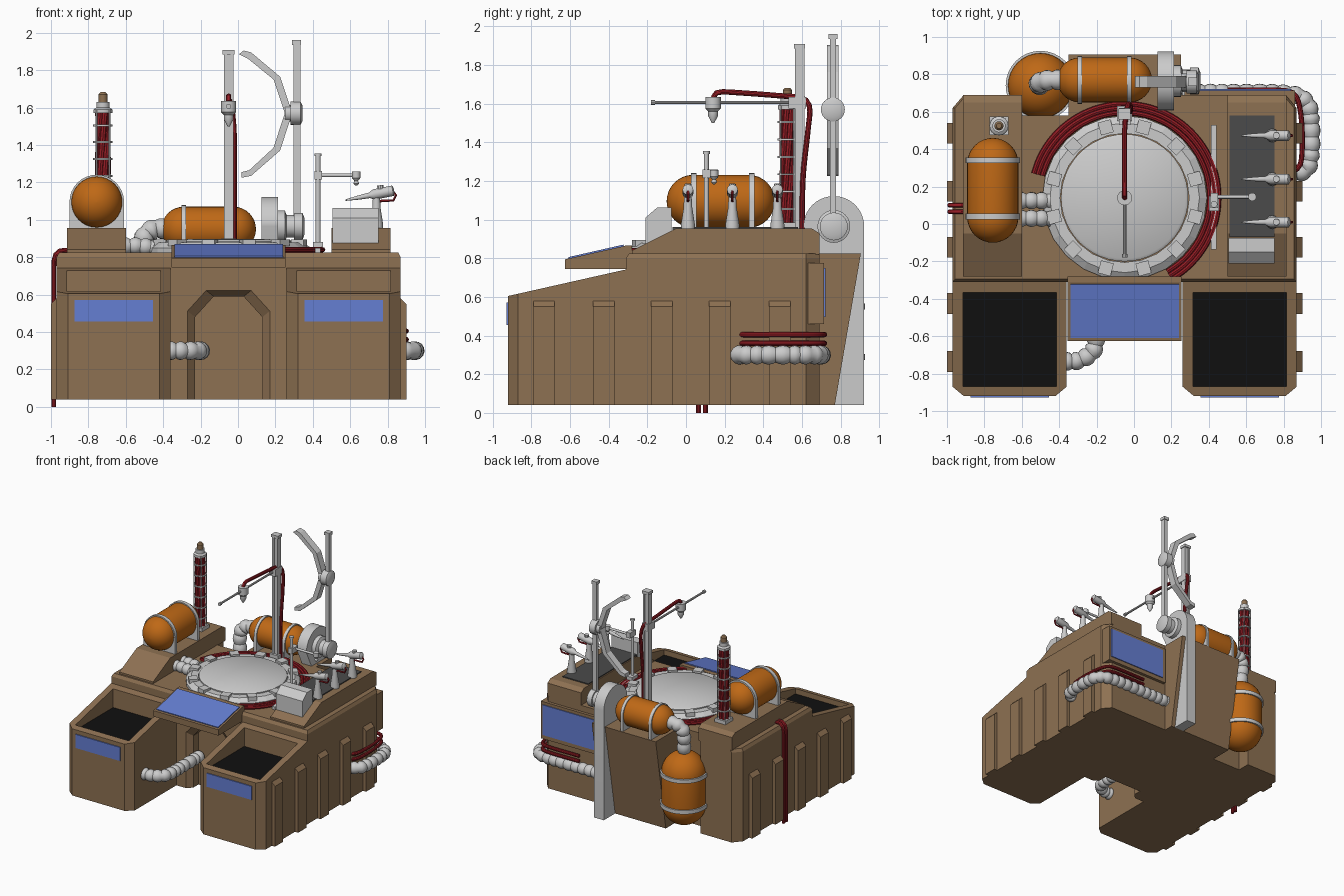
import bpy, bmesh, math
from mathutils import Vector

if "Cube" in bpy.data.objects:
    bpy.data.objects.remove(bpy.data.objects["Cube"])

def material(name, rgb):
    m = bpy.data.materials.new(name)
    m.diffuse_color = (*rgb, 1)
    m.use_nodes = True
    m.node_tree.nodes["Principled BSDF"].inputs["Base Color"].default_value = m.diffuse_color
    return m

TAN = material("tan", (0.27, 0.165, 0.085))
ORANGE = material("orange", (0.52, 0.14, 0.008))
RED = material("red", (0.30, 0.012, 0.018))
BLUE = material("blue", (0.13, 0.21, 0.65))
BLACK = material("black", (0.005, 0.005, 0.005))
DARK = material("dark_grey", (0.07, 0.07, 0.07))
CX = -0.05                      # symmetry plane of the base
smooth_parts = []

def loft(name, rings, mat=None, smooth=False):
    bm = bmesh.new()
    vs = [[bm.verts.new(p) for p in ring] for ring in rings]
    n = len(vs[0])
    for a, b in zip(vs, vs[1:]):
        for i in range(n):
            bm.faces.new((a[i], a[(i + 1) % n], b[(i + 1) % n], b[i]))
    bm.faces.new(vs[0])
    bm.faces.new(vs[-1])
    bmesh.ops.recalc_face_normals(bm, faces=bm.faces)
    me = bpy.data.meshes.new(name)
    bm.to_mesh(me)
    bm.free()
    ob = bpy.data.objects.new(name, me)
    bpy.context.collection.objects.link(ob)
    if mat:
        me.materials.append(mat)
    if smooth:
        smooth_parts.append(ob)
    return ob

def extrude(name, pts, axis, a, b, mat=None, smooth=False):
    put = {'x': lambda p, t: (t, p[0], p[1]), 'y': lambda p, t: (p[0], t, p[1]),
           'z': lambda p, t: (p[0], p[1], t)}[axis]
    return loft(name, [[put(p, t) for p in pts] for t in (a, b)], mat, smooth)

def box(name, lo, hi, mat=None):
    pts = [(lo[0], lo[1]), (hi[0], lo[1]), (hi[0], hi[1]), (lo[0], hi[1])]
    return extrude(name, pts, 'z', lo[2], hi[2], mat)

def lathe(name, origin, axis, profile, mat=None, n=24, smooth=True):
    q = Vector(axis).to_track_quat('Z', 'Y')
    rings = [[Vector(origin) + q @ Vector((r * math.cos(k * math.tau / n), r * math.sin(k * math.tau / n), h))
              for k in range(n)] for r, h in profile]
    return loft(name, rings, mat, smooth)

def rod(name, origin, axis, r, length, mat=None, n=16):
    return lathe(name, origin, axis, [(r, 0), (r, length)], mat, n)

def capsule(name, centre, axis, r, half):
    prof = []
    for s in (-1, 1):
        for k in range(9):
            a = math.pi / 2 * (k / 8 if s > 0 else 1 - k / 8)
            prof.append((max(r * math.cos(a), 0.002), s * (half + r * math.sin(a))))
    return lathe(name, centre, axis, prof, ORANGE, 32)

def tube(name, pts, r, mat=None, ribbed=False, n=10):
    # Catmull-Rom path, evenly resampled, swept with parallel transport
    P = [Vector(p) for p in pts]
    P = [2 * P[0] - P[1]] + P + [2 * P[-1] - P[-2]]
    fine = []
    for a, b, c, d in zip(P, P[1:], P[2:], P[3:]):
        fine += [0.5 * (2 * b + (c - a) * t + (2 * a - 5 * b + 4 * c - d) * t * t + (3 * b - a - 3 * c + d) * t ** 3)
                 for t in [k / 20 for k in range(20)]]
    fine.append(P[-2])
    step, path, run = (0.0115 if ribbed else 0.03), [fine[0]], 0
    for a, b in zip(fine, fine[1:]):
        run += (b - a).length
        if run >= step:
            path.append(b)
            run = 0
    path.append(fine[-1] + (fine[-1] - fine[-2]) * 0.1)
    t0 = (path[1] - path[0]).normalized()
    u = t0.orthogonal().normalized()
    rings = []
    for i, p in enumerate(path):
        t = (path[min(i + 1, len(path) - 1)] - path[max(i - 1, 0)]).normalized()
        u = t0.rotation_difference(t) @ u
        v, t0 = t.cross(u), t
        rr = r * (0.8 + 0.2 * (0, 0.75, 1, 0.75)[i % 4]) if ribbed else r
        rings.append([p + rr * (u * math.cos(k * math.tau / n) + v * math.sin(k * math.tau / n)) for k in range(n)])
    return loft(name, rings, mat, True)

def cut(ob, cutter):
    m = ob.modifiers.new("cut", 'BOOLEAN')
    m.operation, m.solver, m.object = 'DIFFERENCE', 'EXACT', cutter
    bpy.context.view_layer.objects.active = ob
    bpy.ops.object.modifier_apply(modifier="cut")
    bpy.data.objects.remove(cutter)

# main body with chamfered top edge and arched doorway
plan = [(-.97, -.31), (.87, -.31), (.87, .62), (.81, .69), (.25, .69), (.25, .6), (-.35, .6),
        (-.35, .58), (-.62, .58), (-.62, .69), (-.91, .69), (-.97, .62)]
top = [(CX + (x - CX) * 0.985, y if abs(y) < .3 or y > .3 else y + .015) for x, y in plan]
body = loft("main_body", [[(x, y, .04) for x, y in plan], [(x, y, .80) for x, y in plan],
                          [(x, y, .825) for x, y in top]], TAN)
def arch(w, h, y):
    return [(CX - w, y, 0.0), (CX + w, y, 0.0), (CX + w, y, h - .11), (CX + w - .1, y, h),
            (CX - w + .1, y, h), (CX - w, y, h - .11)]
cut(body, loft("door_cutter", [arch(.23, .63, -.32), arch(.18, .59, -.27), arch(.18, .59, -.2)]))
extrude("back_block", [(.55, .04), (.77, .04), (.905, .825), (.55, .825)], 'x', -.35, .25, TAN)

# front bins, side consoles and ribs, mirrored about the base centre
for s, side in ((-1, "left"), (1, "right")):
    X = lambda d: CX + s * d
    pts = [(X(.31), -.3), (X(.31), -.87), (X(.37), -.92), (X(.86), -.92), (X(.92), -.87), (X(.92), -.3)]
    bin_ob = loft(side + "_bin", [[(x, y, .04) for x, y in pts],
                                  [(x, y, .605 + (y + .92) * .225) for x, y in pts]], TAN)
    x0, x1 = sorted((X(.365), X(.865)))
    cut(bin_ob, box("bin_cutter", (x0, -.87, .55), (x1, -.365, 1)))
    box(side + "_bin_contents", (x0, -.87, .545), (x1, -.365, .572), BLACK)
    x0, x1 = sorted((X(.405), X(.825)))
    box(side + "_bin_display", (x0, -.928, .455), (x1, -.91, .57), BLUE)
    x0, x1 = sorted((X(.55), X(.865)))
    extrude(side + "_console", [(-.28, .82), (-.28, .84), (-.05, .955), (.65, .955), (.69, .93), (.69, .82)],
            'x', x0, x1, TAN)
    for y in (-.79, -.48, -.18, .12, .43):
        extrude(side + "_rib", [(X(.9), .04), (X(.95), .04), (X(.95), .55), (X(.9), .60)], 'y', y, y + .11, TAN)

# slanted control display, rear display
extrude("control_desk", [(-.625, .745), (-.625, .795), (-.31, .866), (-.28, .866), (-.28, .745)], 'x', -.355, .255, TAN)
extrude("control_screen", [(-.607, .79), (-.609, .806), (-.323, .871), (-.32, .85)], 'x', -.34, .24, BLUE)
box("rear_display_frame", (.27, .6, .46), (.86, .715, .775), TAN)
box("rear_display", (.3, .7, .495), (.84, .722, .75), BLUE)

# turntable
lathe("turntable_rim", (CX, .14, 0), (0, 0, 1), [(.44, .81), (.44, .85), (.40, .878), (.345, .878), (.345, .81)], None, 24, False)
lathe("turntable_disc", (CX, .14, 0), (0, 0, 1), [(.34, .81), (.34, .885), (.325, .895), (.005, .898)], None, 48)
for k in range(12):
    b = box("turntable_clamp", (.355, -.035, .86), (.425, .035, .895))
    b.location, b.rotation_euler.z = (CX, .14, 0), math.radians(15 + 30 * k)
for r in (.455, .48, .503):
    for z in (.84,):
        tube("coiled_cable", [(CX + r * math.cos(a), .14 + r * math.sin(a), z)
             for a in [math.radians(165 - 225 * k / 24) for k in range(25)]], .014, RED, n=8)

# orange tanks and their straps
def strap_profile(c, z, r, base):
    return [(c - r, base)] + [(c - r * math.cos(k * math.pi / 16), z + r * math.sin(k * math.pi / 16))
                              for k in range(17)] + [(c + r, base)]
capsule("side_tank", (-.755, .18, 1.095), (0, 1, 0), .137, .143)
for y in (.04, .34):
    extrude("side_tank_strap", strap_profile(-.755, 1.095, .146, .94), 'y', y - .015, y + .015, None, True)
capsule("rear_tank", (-.157, .77, .95), (1, 0, 0), .12, .133)
for x in (-.29, -.025):
    extrude("rear_tank_strap", strap_profile(.77, .95, .128, .82), 'x', x - .012, x + .012, None, True)
capsule("upright_tank", (-.5, .74, .42), (0, 0, 1), .175, .13)
for z in (.29, .55):
    lathe("upright_tank_band", (-.5, .74, z), (0, 0, 1), [(.17, -.016), (.186, -.016), (.186, .016), (.17, .016)], None, 32)

# corrugated hoses
tube("tank_link_hose", [(-.38, .77, .95), (-.45, .77, .95), (-.505, .755, .89), (-.5, .74, .70)], .056, None, True, 14)
tube("front_hose", [(-.38, -.735, .3), (-.3, -.73, .3), (-.22, -.68, .3), (-.2, -.58, .3), (-.2, -.44, .3), (-.2, -.22, .3)], .05, None, True, 14)
tube("side_hose", [(.2, .7, .3), (.5, .7, .3), (.82, .695, .3), (.92, .65, .3), (.945, .55, .3), (.945, .38, .3), (.92, .29, .3), (.84, .27, .3)], .05, None, True, 14)
for y in (.03, .125):
    tube("table_hose", [(-.63, y, .86), (-.54, y, .86), (-.45, y, .85)], .046, None, True, 14)

# loose red cables
for z in (.36, .405):
    tube("side_cable", [(.5, .715, z), (.78, .715, z), (.86, .69, z), (.89, .6, z), (.9, .45, z), (.89, .32, z), (.85, .28, z)], .014, RED)
for y in (.065, .1):
    tube("drop_cable", [(-.89, y, .835), (-.95, y, .835), (-.98, y, .80), (-.985, y, .7), (-.985, y, .35), (-.985, y, .001)], .013, RED)

# cable column on the left console
px, py = -.722, .525
box("column_base", (px - .05, py - .05, .94), (px + .05, py + .05, .985))
for k in range(6):
    a = k * math.tau / 6
    tube("column_cable", [(px + .026 * math.cos(a + t), py + .026 * math.sin(a + t), .97 + .61 * t / 2) for t in (0, .5, 1, 1.5, 2)], .016, RED, n=8)
for z in (1.05, 1.14, 1.23, 1.32, 1.41, 1.5):
    lathe("column_hoop", (px, py, z), (0, 0, 1), [(.042, 0), (.052, 0), (.052, .01), (.042, .01), (.042, 0)], None, 12)
for dx in (-1, 1):
    for dy in (-1, 1):
        rod("column_rail", (px + dx * .034, py + dy * .034, .95), (0, 0, 1), .005, .64, None, 6)
lathe("column_cap", (px, py, 1.57), (0, 0, 1), [(.05, 0), (.05, .02), (.035, .03), (.035, .06)])
lathe("column_tip", (px, py, 1.62), (0, 0, 1), [(.024, 0), (.024, .05), (.014, .062)], TAN)

# mast with nozzle boom
box("mast_foot", (-.09, .55, .82), (-.01, .63, .90))
for dx in (-.018, .018):
    box("mast_rail", (CX + dx - .008, .565, .88), (CX + dx + .008, .612, 1.89))
box("mast_core", (CX - .014, .572, .88), (CX + .014, .605, 1.89))
box("mast_cap", (CX - .032, .56, 1.885), (CX + .032, .617, 1.908))
box("mast_slider", (CX - .03, .53, 1.575), (CX + .03, .62, 1.635))
rod("nozzle_boom", (CX, -.175, 1.606), (0, 1, 0), .009, .75, None, 10)
rod("boom_tip", (CX, -.18, 1.606), (0, 1, 0), .014, .02, None, 10)
lathe("boom_nozzle", (CX, .14, 1.635), (0, 0, -1), [(.04, 0), (.04, .06), (.025, .075), (.025, .1), (.006, .135)])
tube("boom_cable", [(CX, .14, 1.63), (CX, .17, 1.66), (CX, .3, 1.655), (CX, .5, 1.64), (-.04, .6, 1.63), (-.03, .64, 1.58), (-.02, .63, 1.45), (-.02, .605, 1.2), (-.02, .6, .84)], .014, RED)

# rear support plate, motor, pole and curved scanner
c = [(.765 + .157 * math.cos(k * math.pi / 20), .965 + .157 * math.sin(k * math.pi / 20)) for k in range(21)]
extrude("support_plate", [(.7, .04), (.922, .04)] + c + [(.68, .82)], 'x', .125, .215, None, True)
lathe("motor", (.21, .765, .965), (1, 0, 0), [(.085, 0), (.085, .04), (.06, .05), (.06, .09), (.072, .09), (.072, .135), (.045, .145)])
box("scanner_pole", (.297, .745, .95), (.333, .777, 1.94))
box("scanner_pole_cap", (.29, .738, 1.935), (.338, .784, 1.96))
extrude("scanner_arc", [(.005, 1.885), (.03, 1.905), (.07, 1.895), (.225, 1.765), (.29, 1.57), (.225, 1.37), (.07, 1.235), (.02, 1.225),
        (.02, 1.255), (.06, 1.265), (.19, 1.385), (.25, 1.57), (.19, 1.75), (.055, 1.86)], 'y', .73, .79)
lathe("scanner_hub", (.25, .76, 1.57), (1, 0, 0), [(.045, 0), (.045, .03), (.062, .03), (.062, .085), (.04, .095)])

# probe stand beside the table
box("probe_rail", (.412, -.135, .82), (.442, .53, .85))
box("probe_slider", (.40, .07, .83), (.455, .15, .88))
rod("probe_post", (.428, .105, .86), (0, 0, 1), .013, .49)
rod("probe_post_cap", (.428, .105, 1.34), (0, 0, 1), .018, .014)
box("probe_joint", (.408, .085, 1.215), (.448, .165, 1.26))
rod("probe_arm", (.43, .145, 1.238), (1, 0, 0), .01, .2)
lathe("probe_tip", (.632, .145, 1.258), (0, 0, -1), [(.022, 0), (.022, .035), (.01, .05), (.016, .065), (.005, .075)])

# tool tray, control box and three tools
box("tool_tray", (.51, -.07, .94), (.75, .58, .963), DARK)
extrude("tool_box", [(-.21, .87), (-.21, 1.01), (-.15, 1.062), (-.075, 1.062), (-.075, .94)], 'x', .505, .752)
for y in (.01, .24, .473):
    lathe("tool_stand", (.74, y, .945), (0, 0, 1), [(.036, 0), (.036, .03), (.022, .12), (.022, .14), (.016, .2)], None, 12)
    lathe("tool_gun", (.835, y, 1.157), (-1, 0, -.2), [(.015, 0), (.028, .008), (.028, .11), (.015, .135), (.011, .2), (.004, .265)], None, 12)
    rod("tool_knob", (.765, y, 1.14), (-.1, 0, 1), .018, .045, None, 10)
    tube("tool_cable", [(.825, y, 1.155), (.845, y, 1.13), (.825, y, 1.10), (.78, y, 1.105), (.745, y, 1.09)], .007, RED, n=6)

# smooth shading on round parts
bpy.ops.object.select_all(action='DESELECT')
for ob in smooth_parts:
    ob.select_set(True)
bpy.context.view_layer.objects.active = smooth_parts[0]
bpy.ops.object.shade_smooth_by_angle(angle=math.radians(35))
